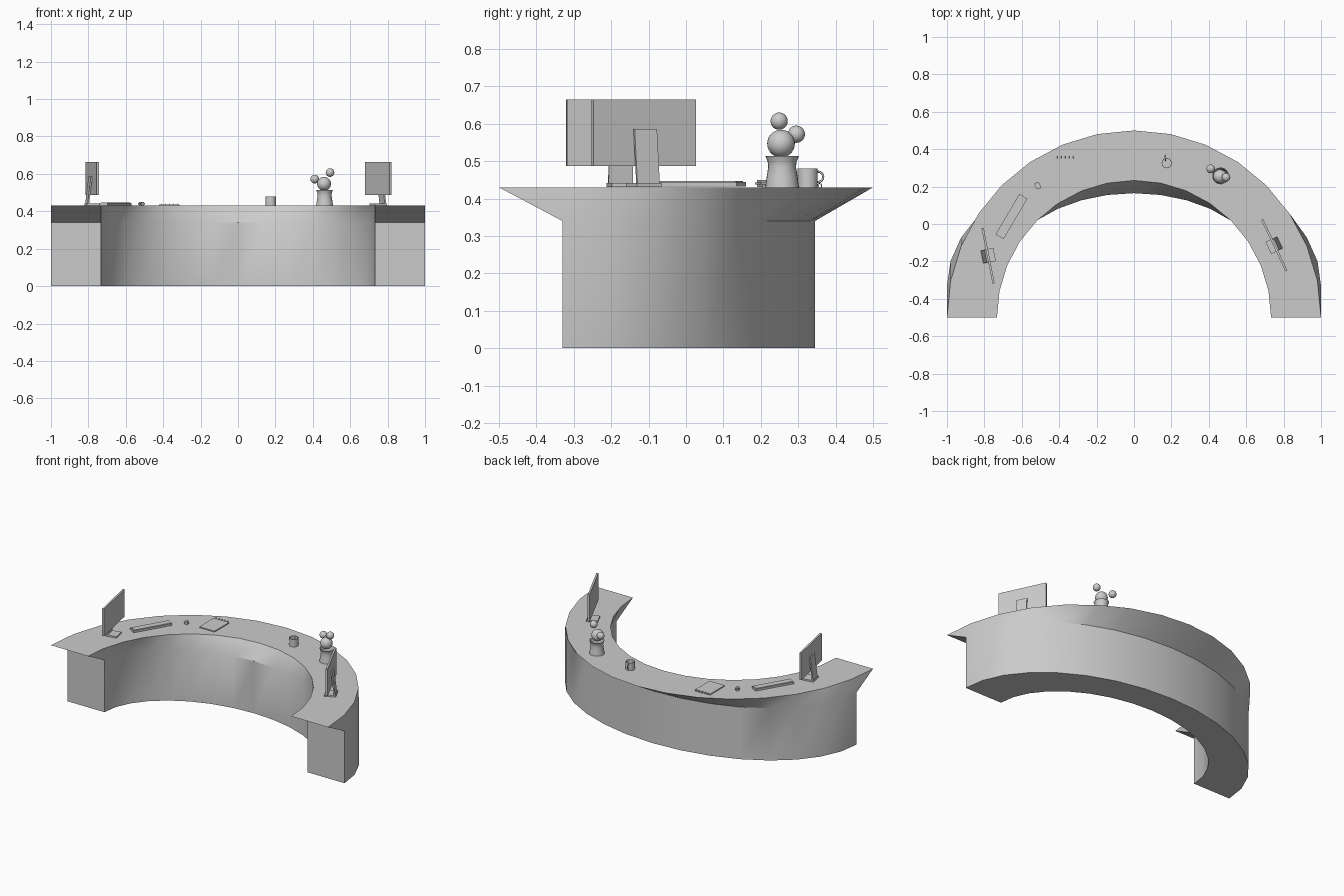
import bpy, bmesh, math
from mathutils import Matrix, Vector

if "Cube" in bpy.data.objects:
    bpy.data.objects.remove(bpy.data.objects["Cube"])

TOP = 0.43
grey = bpy.data.materials.new("light_grey")
grey.diffuse_color = (0.6, 0.6, 0.6, 1)
grey.use_nodes = True
grey.node_tree.nodes["Principled BSDF"].inputs["Base Color"].default_value = grey.diffuse_color


def finish(name, bm, smooth=None, mat=Matrix()):
    me = bpy.data.meshes.new(name)
    bmesh.ops.recalc_face_normals(bm, faces=bm.faces)
    bm.to_mesh(me)
    bm.free()
    ob = bpy.data.objects.new(name, me)
    ob.matrix_world = mat
    bpy.context.collection.objects.link(ob)
    me.materials.append(grey)
    if smooth:
        bpy.ops.object.select_all(action='DESELECT')
        ob.select_set(True)
        bpy.context.view_layer.objects.active = ob
        bpy.ops.object.shade_smooth_by_angle(angle=math.radians(smooth))
    return ob


def box(name, size, loc, frame=Matrix(), tilt=0, bevel=0):
    bm = bmesh.new()
    bmesh.ops.create_cube(bm, size=1, matrix=Matrix.Diagonal((*size, 1)))
    if bevel:
        bmesh.ops.bevel(bm, geom=bm.edges[:], offset=bevel, segments=2, affect='EDGES')
    return finish(name, bm, None, frame @ Matrix.Translation(loc) @ Matrix.Rotation(tilt, 4, 'Y'))


def frame(x, y, deg):
    return Matrix.Translation((x, y, TOP)) @ Matrix.Rotation(math.radians(deg), 4, 'Z')


def lathe(name, profile, loc, n=24):
    bm = bmesh.new()
    rings = [[bm.verts.new((r * math.cos(2 * math.pi * i / n), r * math.sin(2 * math.pi * i / n), z))
              for i in range(n)] for r, z in profile]
    for a, b in zip(rings, rings[1:]):
        for i in range(n):
            j = (i + 1) % n
            bm.faces.new((a[i], a[j], b[j], b[i]))
    bm.faces.new(rings[0])
    bm.faces.new(rings[-1])
    return finish(name, bm, 40, Matrix.Translation(loc))


def ball(name, r, loc):
    bm = bmesh.new()
    bmesh.ops.create_uvsphere(bm, u_segments=24, v_segments=14, radius=r)
    return finish(name, bm, 60, Matrix.Translation(loc))


def ring(name, r, t, mat, n=16, m=8):
    bm = bmesh.new()
    v = []
    for i in range(n):
        a = 2 * math.pi * i / n
        v.append([bm.verts.new(((r + t * math.cos(2 * math.pi * k / m)) * math.cos(a),
                                (r + t * math.cos(2 * math.pi * k / m)) * math.sin(a),
                                t * math.sin(2 * math.pi * k / m))) for k in range(m)])
    for i in range(n):
        for k in range(m):
            a, b, l = v[i], v[(i + 1) % n], (k + 1) % m
            bm.faces.new((a[k], b[k], b[l], a[l]))
    return finish(name, bm, 60, mat)


# curved desk: squashed half-ring base flaring out to a half-circle worktop
bm = bmesh.new()
N, RI = 16, 0.733
low, high = (-0.33, 0.675), (-0.5, 1.0)
section = [(1, 0, low), (1, 0.34, low), (1, TOP, high), (RI, TOP, high), (RI, 0.34, low), (RI, 0, low)]
rows = []
for i in range(N + 1):
    a = math.pi * i / N
    rows.append([bm.verts.new((r * math.cos(a), cy + s * r * math.sin(a), z)) for r, z, (cy, s) in section])
for a, b in zip(rows, rows[1:]):
    for k in range(6):
        l = (k + 1) % 6
        bm.faces.new((a[k], b[k], b[l], a[l]))
for e in (rows[0], rows[-1]):
    bm.faces.new((e[0], e[1], e[4], e[5]))
    bm.faces.new((e[1], e[2], e[3], e[4]))
finish("curved_desk", bm, 35)

# two monitors; local +x is the viewing side
for side, x, y, deg in (("left", -0.78, -0.17, 11.3), ("right", 0.75, -0.113, 205.3)):
    f = frame(x, y, deg)
    box(side + "_screen", (0.012, 0.304, 0.177), (0, 0, 0.146), f)
    box(side + "_monitor_neck", (0.008, 0.066, 0.147), (-0.018, 0, 0.083), f, 0.12)
    box(side + "_monitor_foot", (0.07, 0.072, 0.01), (0.0, 0, 0.006), f)

# keyboard and mouse
f = frame(-0.655, 0.04, 59.5)
box("keyboard_body", (0.25, 0.05, 0.012), (0, 0, 0.008), f)
box("keyboard_keys", (0.238, 0.04, 0.004), (0, 0, 0.015), f)
box("mouse", (0.028, 0.038, 0.018), (0, 0, 0.01), frame(-0.515, 0.205, 30), 0, 0.006)

# spiral notepad
f = frame(-0.368, 0.28, 0)
box("notepad", (0.11, 0.15, 0.007), (0, 0, 0.003), f @ Matrix.Shear('XZ', 4, (0, 0)))
for i in range(5):
    ring("notepad_ring", 0.006, 0.0015,
         f @ Matrix.Translation((-0.042 + i * 0.021, 0.077, 0.004)) @ Matrix.Rotation(math.pi / 2, 4, 'Y'), 10, 5)

# mug with handle
lathe("mug", [(0.027, 0), (0.027, 0.05), (0.024, 0.05), (0.024, 0.006)], (0.175, 0.325, TOP))
ring("mug_handle", 0.014, 0.003,
     Matrix.Translation((0.167, 0.353, TOP + 0.028)) @ Matrix.Rotation(math.radians(100), 4, 'Z')
     @ Matrix.Rotation(math.pi / 2, 4, 'X'))

# vase with round blooms
lathe("vase", [(0.045, 0), (0.041, 0.03), (0.037, 0.055), (0.039, 0.07), (0.045, 0.084),
               (0.042, 0.084), (0.035, 0.065), (0.034, 0.03)], (0.463, 0.257, TOP))
ball("large_bloom", 0.037, (0.46, 0.254, 0.547))
ball("small_bloom_left", 0.023, (0.41, 0.295, 0.572))
ball("small_bloom_right", 0.023, (0.492, 0.249, 0.607))
